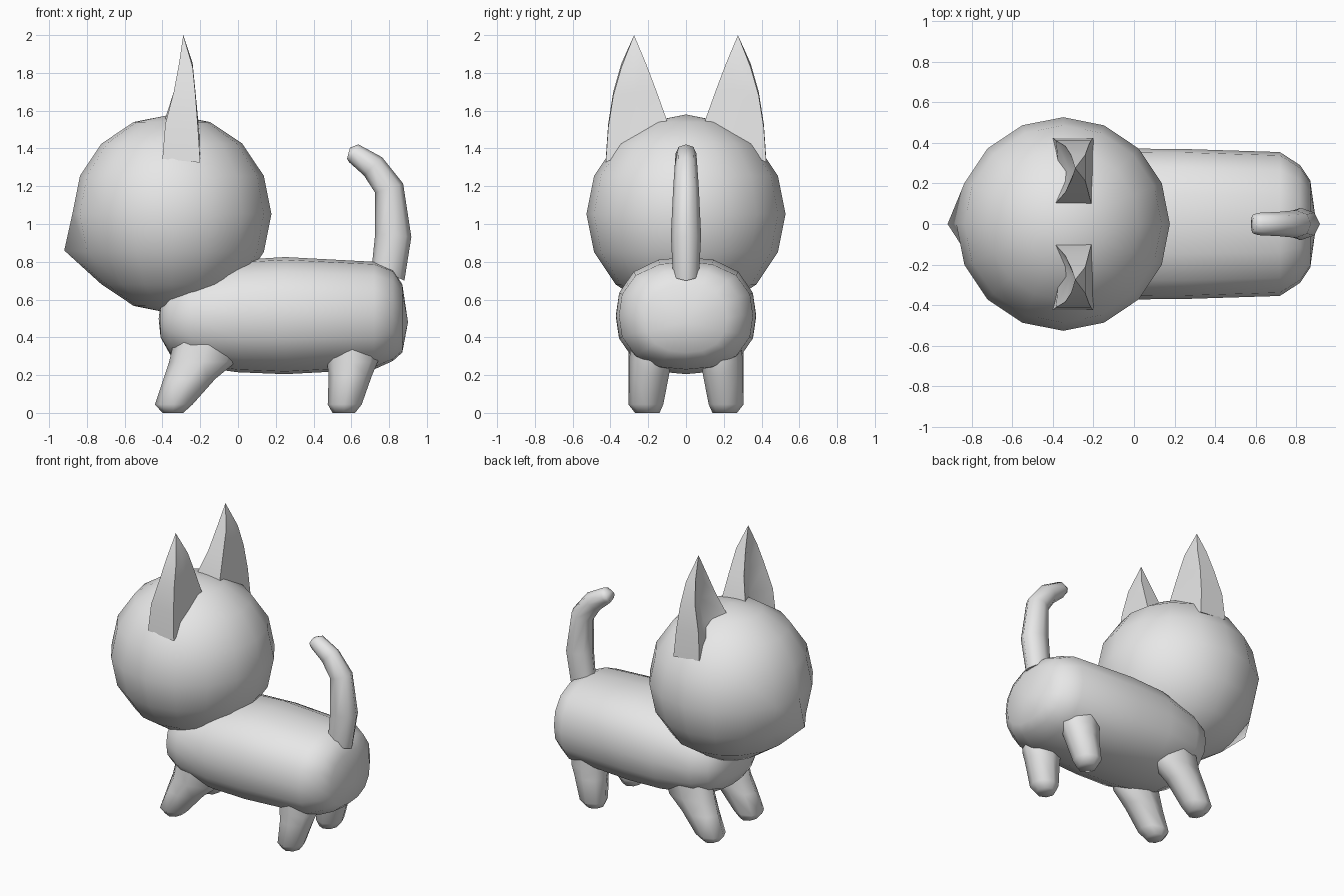
import bpy
import bmesh
from math import sin, cos, pi, radians
from mathutils import Vector

if "Cube" in bpy.data.objects:
    bpy.data.objects.remove(bpy.data.objects["Cube"], do_unlink=True)

grey = bpy.data.materials.new("plain_grey")
grey.use_nodes = True
GREY = (0.8, 0.8, 0.8, 1)
grey.diffuse_color = GREY
grey.node_tree.nodes["Principled BSDF"].inputs["Base Color"].default_value = GREY


def finish(name, bm, angle=70):
    bmesh.ops.recalc_face_normals(bm, faces=bm.faces)
    mesh = bpy.data.meshes.new(name)
    bm.to_mesh(mesh)
    bm.free()
    mesh.materials.append(grey)
    obj = bpy.data.objects.new(name, mesh)
    bpy.context.collection.objects.link(obj)
    bpy.ops.object.select_all(action="DESELECT")
    obj.select_set(True)
    bpy.context.view_layer.objects.active = obj
    bpy.ops.object.shade_smooth_by_angle(angle=radians(angle))
    return obj


def loft(name, rings, start=None, end=None, angle=70):
    """Skin the rings; each end closes on a point, or flat if none is given."""
    bm = bmesh.new()
    loops = [[bm.verts.new(p) for p in ring] for ring in rings]
    n = len(loops[0])
    for a, b in zip(loops, loops[1:]):
        for i in range(n):
            j = (i + 1) % n
            bm.faces.new((a[i], a[j], b[j], b[i]))
    for loop, tip in ((loops[0], start), (loops[-1], end)):
        if tip is None:
            bm.faces.new(loop)
        else:
            v = bm.verts.new(tip)
            for i in range(n):
                bm.faces.new((loop[i], loop[(i + 1) % n], v))
    return finish(name, bm, angle)


def rounded(n, power=2.0):
    """Unit superellipse points."""
    pts = []
    for i in range(n):
        c, s = cos(2 * pi * i / n), sin(2 * pi * i / n)
        k = (abs(c) ** power + abs(s) ** power) ** (-1 / power)
        pts.append((c * k, s * k))
    return pts


# Head: faceted ball with one vertex drawn out as the muzzle
bm = bmesh.new()
bmesh.ops.create_uvsphere(bm, u_segments=16, v_segments=8, radius=0.527)
bmesh.ops.translate(bm, verts=bm.verts, vec=(-0.35, 0, 1.053))
muzzle = min(bm.verts, key=lambda v: (v.co - Vector((-0.84, 0, 0.85))).length)
muzzle.co = (-0.92, 0, 0.86)
finish("head", bm)

# Body: x, bottom, top, half width
sections = [(-0.41, 0.40, 0.58, 0.19), (-0.36, 0.31, 0.70, 0.28),
            (-0.25, 0.25, 0.76, 0.33), (0.0, 0.215, 0.81, 0.372),
            (0.25, 0.205, 0.825, 0.37), (0.72, 0.23, 0.80, 0.355),
            (0.82, 0.275, 0.76, 0.29), (0.87, 0.32, 0.68, 0.215)]
loft("body", [[(x, w * c, (lo + hi) / 2 + (hi - lo) / 2 * s)
               for c, s in rounded(16, 2.4)] for x, lo, hi, w in sections],
     start=(-0.42, 0, 0.5), end=(0.9, 0, 0.48))

# Legs: z, x range, y range
front_leg = [(0, -0.40, -0.29, 0.14, 0.27), (0.045, -0.44, -0.24, 0.12, 0.305),
             (0.18, -0.395, -0.12, 0.11, 0.305), (0.27, -0.365, -0.01, 0.09, 0.305),
             (0.42, -0.33, 0.05, 0.09, 0.30)]
back_leg = [(0, 0.50, 0.62, 0.14, 0.27), (0.045, 0.475, 0.655, 0.12, 0.305),
            (0.20, 0.48, 0.71, 0.09, 0.30), (0.27, 0.47, 0.74, 0.08, 0.30),
            (0.42, 0.45, 0.76, 0.07, 0.29)]
for side, sign in (("left", 1), ("right", -1)):
    for name, rows in (("front_leg", front_leg), ("back_leg", back_leg)):
        rings = [[((x0 + x1) / 2 + (x1 - x0) / 2 * c,
                   sign * ((y0 + y1) / 2 + (y1 - y0) / 2 * s), z)
                  for c, s in rounded(8)] for z, x0, x1, y0, y1 in rows]
        loft(f"{name}_{side}", rings)

# Ears: z at inner and outer edge, x range, y range, depth of the front hollow
ear = [(1.50, 1.345, -0.40, -0.20, 0.09, 0.425, 0.03),
       (1.56, 1.53, -0.385, -0.212, 0.105, 0.412, 0.07),
       (1.70, 1.70, -0.34, -0.225, 0.155, 0.385, 0.055),
       (1.85, 1.85, -0.312, -0.24, 0.212, 0.342, 0.025)]
for side, sign in (("left", 1), ("right", -1)):
    rings = []
    for zi, zo, x0, x1, y0, y1, dip in ear:
        ym, zm = (y0 + y1) / 2, (zi + zo) / 2
        rings.append([(x, sign * y, z) for x, y, z in (
            (x0, y0, zi), (x0 + dip, ym, zm), (x0, y1, zo),
            (x1, y1, zo - 0.02), (x1, ym, zm), (x1, y0, zi))])
    loft(f"ear_{side}", rings, end=(-0.29, sign * 0.275, 2.0), angle=60)

# Tail: x, z, tilt of the section, radius along the bend, radius across
path = [(0.795, 0.74, 25, 0.095, 0.07), (0.822, 0.94, 5, 0.096, 0.08),
        (0.80, 1.19, -18, 0.078, 0.068), (0.715, 1.305, -45, 0.068, 0.06),
        (0.612, 1.375, -62, 0.053, 0.055), (0.585, 1.375, -75, 0.03, 0.045)]
loft("tail", [[(x + a * c * cos(radians(t)), b * s, z - a * c * sin(radians(t)))
               for c, s in rounded(8)] for x, z, t, a, b in path])
